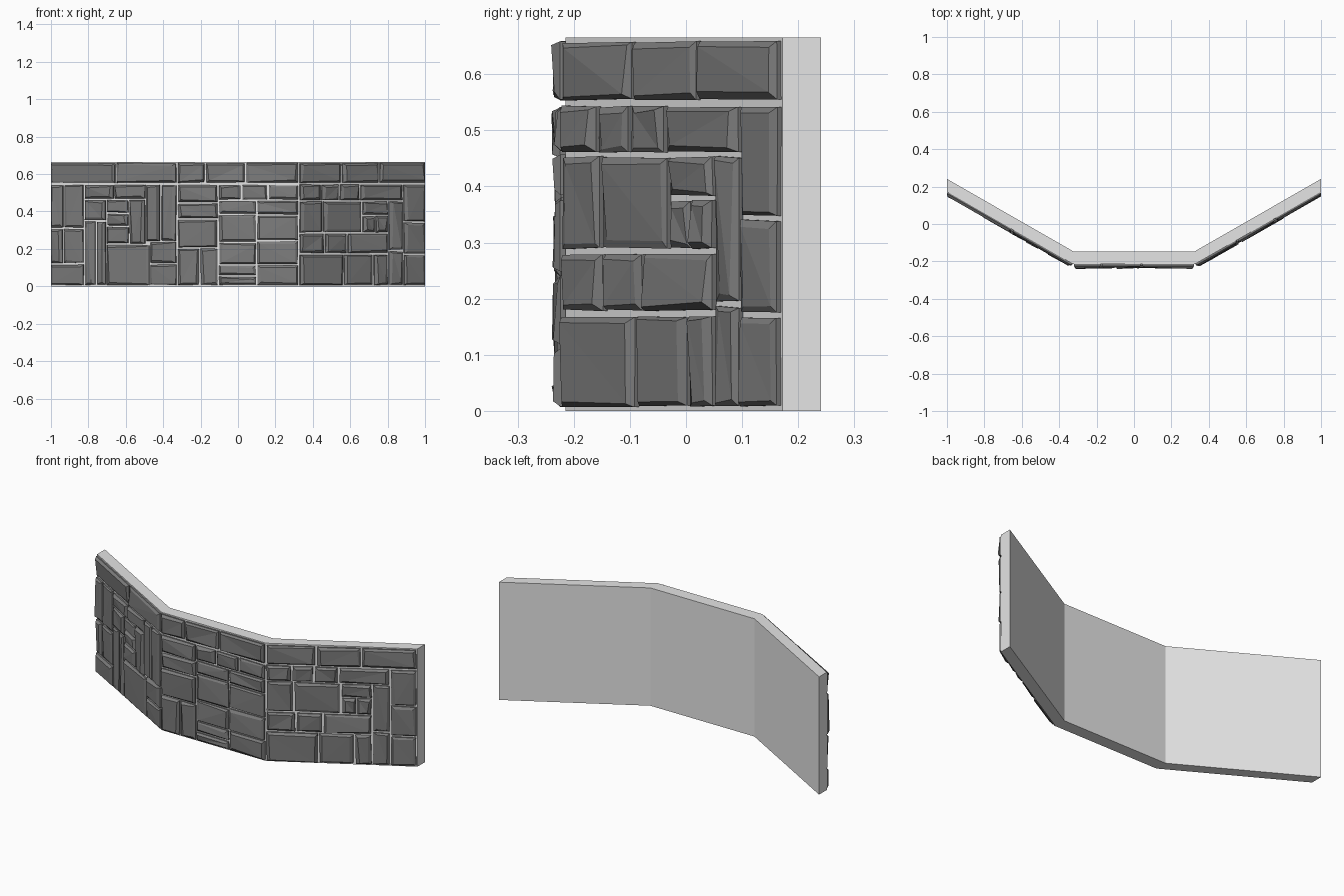
import bpy, bmesh, random
from mathutils import Vector

if "Cube" in bpy.data.objects:
    bpy.data.objects.remove(bpy.data.objects["Cube"])

random.seed(7)
H = 0.665
FRONT = [(-1, 0.172), (-0.325, -0.215), (0.325, -0.215), (1, 0.172)]
THICK = 0.069


def material(name, v):
    m = bpy.data.materials.new(name)
    m.diffuse_color = (v, v, v, 1)
    m.use_nodes = True
    m.node_tree.nodes["Principled BSDF"].inputs["Base Color"].default_value = m.diffuse_color
    return m


LIGHT = material("light grey mortar", 0.78)
DARK = material("dark grey stone", 0.2)


def finish(bm, name, mat):
    bmesh.ops.recalc_face_normals(bm, faces=bm.faces)
    me = bpy.data.meshes.new(name)
    bm.to_mesh(me)
    bm.free()
    me.materials.append(mat)
    ob = bpy.data.objects.new(name, me)
    bpy.context.collection.objects.link(ob)


# Bent backing wall: three slabs joined at the folds
bm = bmesh.new()
rings = []
for x, y in FRONT:
    rings.append([bm.verts.new(p) for p in
                  ((x, y, 0), (x, y + THICK, 0), (x, y + THICK, H), (x, y, H))])
for a, b in zip(rings, rings[1:]):
    for i in range(4):
        j = (i + 1) % 4
        bm.faces.new((a[i], a[j], b[j], b[i]))
bm.faces.new(rings[0])
bm.faces.new(rings[-1])
finish(bm, "backing_wall", LIGHT)

# Stone layout: each entry is a small grid (x breaks, z breaks)
LEFT = [
    ((-1, -.65, -.325), (.55, .662)),
    ((-1, -.93, -.82), (.12, .31, .545)),
    ((-1, -.82), (.003, .12)),
    ((-.82, -.66, -.49), (.465, .545)),
    ((-.82, -.70), (.35, .465)),
    ((-.82, -.755, -.70), (.003, .35)),
    ((-.70, -.58), (.225, .32, .39, .465)),
    ((-.58, -.49), (.225, .465)),
    ((-.49, -.41, -.325), (.24, .545)),
    ((-.70, -.47), (.003, .225)),
    ((-.47, -.325), (.003, .12, .24)),
]
MIDDLE = [
    ((-.325, -.175, .04, .325), (.55, .662)),
    ((-.325, -.105), (.205, .36, .445, .545)),
    ((-.325, -.205, -.105), (.003, .205)),
    ((-.105, .02, .16, .325), (.46, .545)),
    ((-.105, .1), (.003, .055, .115, .235, .385, .46)),
    ((.1, .325), (.003, .115, .245, .38, .46)),
]
RIGHT = [
    ((.325, .55, .75, 1), (.55, .662)),
    ((.325, .44, .54, .65, .88), (.457, .547)),
    ((.88, 1), (.003, .172, .344, .545)),
    ((.325, .45, .66), (.285, .457)),
    ((.66, .80), (.38, .457)),
    ((.66, .73, .80), (.285, .38)),
    ((.80, .88), (.19, .457)),
    ((.325, .46, .58, .80), (.174, .285)),
    ((.325, .56, .72, .80), (.003, .172)),
    ((.80, .88), (.003, .19)),
]


def stone(bm, place, x0, x1, z0, z1):
    """Chiselled block: upright rim, sloped edges and a tilted face."""
    g = 0.003
    x0, x1, z0, z1 = x0 + g, x1 - g, z0 + g, z1 - g
    w, h = x1 - x0, z1 - z0
    jit = lambda: random.uniform(0, 0.004)
    outline = [(x0 + jit(), z0 + jit()), (x1 - jit(), z0 + jit()),
               (x1 - jit(), z1 - jit()), (x0 + jit(), z1 - jit())]
    cx, cz = (x0 + x1) / 2, (z0 + z1) / 2
    depth = random.uniform(0.015, 0.02)
    base, rim, face = [], [], []
    for x, z in outline:
        ix = min(random.uniform(0.006, 0.018), w * 0.25)
        iz = min(random.uniform(0.005, 0.014), h * 0.25)
        fx = x + ix if x < cx else x - ix
        fz = z + iz if z < cz else z - iz
        base.append(bm.verts.new(place(x, z, -0.003)))
        rim.append(bm.verts.new(place(x, z, depth * 0.5)))
        face.append(bm.verts.new(place(fx, fz, depth + random.uniform(-0.005, 0.006))))
    for lo, hi in ((base, rim), (rim, face)):
        for i in range(4):
            j = (i + 1) % 4
            bm.faces.new((lo[i], lo[j], hi[j], hi[i]))
    k = random.randint(0, 1)                     # random diagonal break
    bm.faces.new((face[k], face[k + 1], face[k + 2]))
    bm.faces.new((face[k], face[k + 2], face[(k + 3) % 4]))
    bm.faces.new(base[::-1])


# Stone facing on each of the three panels
for n, (name, layout) in enumerate((("left_stones", LEFT), ("middle_stones", MIDDLE),
                                    ("right_stones", RIGHT))):
    a, b = Vector(FRONT[n]), Vector(FRONT[n + 1])
    d = (b - a).normalized()
    normal = Vector((d.y, -d.x))

    def place(x, z, out):
        p = a.lerp(b, (x - a.x) / (b.x - a.x)) + normal * out
        return (max(-1, min(1, p.x)), p.y, z)

    bm = bmesh.new()
    for xs, zs in layout:
        for x0, x1 in zip(xs, xs[1:]):
            for z0, z1 in zip(zs, zs[1:]):
                stone(bm, place, x0, x1, z0, z1)
    finish(bm, name, DARK)
